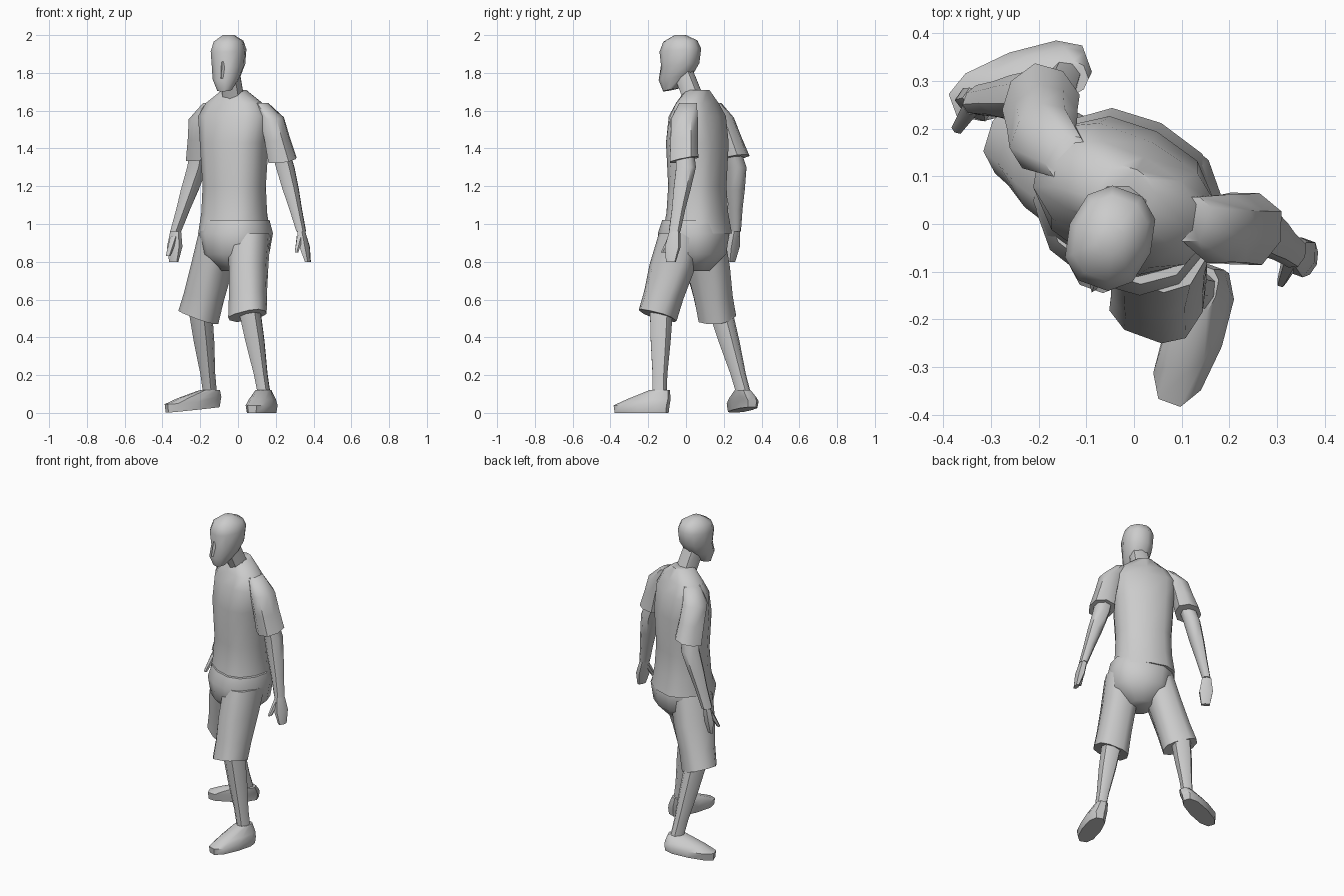
import bpy
import bmesh
from math import cos, sin, pi, radians, copysign
from mathutils import Vector

cube = bpy.data.objects.get("Cube")
if cube:
    bpy.data.objects.remove(cube, do_unlink=True)

# Single plain grey for the whole figure
grey = bpy.data.materials.new("plain grey")
grey.use_nodes = True
grey.diffuse_color = (.6, .6, .6, 1)
shader = grey.node_tree.nodes["Principled BSDF"]
shader.inputs["Base Color"].default_value = grey.diffuse_color


def section(center, width, depth, yaw, slope, sides, roundness):
    """One level cross-section, turned by yaw and sloped along its own axes."""
    angle = radians(yaw)
    across = Vector((cos(angle), sin(angle), slope[0]))
    back = Vector((-sin(angle), cos(angle), slope[1]))
    points = []
    for i in range(sides):
        turn = 2 * pi * i / sides
        c, s = cos(turn), sin(turn)
        u = width * copysign(abs(c) ** roundness, c)
        v = depth * copysign(abs(s) ** roundness, s)
        points.append(center + across * u + back * v)
    return points


def loft(name, centers, sizes, yaw, slope=(0, 0), sides=8, roundness=.85):
    """Closed body skinned over sections; the slope fades from first to last."""
    bm = bmesh.new()
    loops = []
    for index, (center, (width, depth)) in enumerate(zip(centers, sizes)):
        fade = 1 - index / (len(centers) - 1)
        tilt = [part * fade for part in slope]
        points = section(center, width, depth, yaw, tilt, sides, roundness)
        loops.append([bm.verts.new(point) for point in points])
    for lower, upper in zip(loops, loops[1:]):
        for i in range(sides):
            j = (i + 1) % sides
            bm.faces.new((lower[i], lower[j], upper[j], upper[i]))
    bm.faces.new(loops[0])
    bm.faces.new(loops[-1])
    bmesh.ops.recalc_face_normals(bm, faces=bm.faces[:])
    mesh = bpy.data.meshes.new(name)
    bm.to_mesh(mesh)
    bm.free()
    mesh.materials.append(grey)
    body_part = bpy.data.objects.new(name, mesh)
    bpy.context.collection.objects.link(body_part)
    bpy.ops.object.select_all(action="DESELECT")
    body_part.select_set(True)
    bpy.context.view_layer.objects.active = body_part
    bpy.ops.object.shade_smooth_by_angle(angle=radians(50))


def column(name, x, y, profile, yaw, sides, roundness=.85):
    """Upright body on one axis, from (height, half width, half depth) steps."""
    centers = [Vector((x, y, height)) for height, width, depth in profile]
    sizes = [(width, depth) for height, width, depth in profile]
    loft(name, centers, sizes, yaw, sides=sides, roundness=roundness)


def between(start, end, *fractions):
    """Points along the straight line from start to end."""
    return [start.lerp(end, fraction) for fraction in fractions]


body_yaw = -27
head_yaw = -20

# Head, with the chin set forward of the skull
skull = Vector((-.05, -.03, 1.84))
chin = Vector((-.07, -.08, 1.71))
crown = Vector((-.05, -.03, 2))
head_centers = between(chin, skull, 0, .5, 1) + between(skull, crown, .5, .8, 1)
head_sizes = [(.04, .04), (.07, .09), (.085, .1), (.09, .11), (.075, .09), (.03, .03)]
loft("head", head_centers, head_sizes, head_yaw, slope=(0, .2), sides=10)

# Nose wedge and neck
nose_tip = Vector((-.08, -.12, 1.77))
bridge = Vector((-.08, -.12, 1.86))
loft("nose", [nose_tip, bridge], [(.018, .025), (.008, .01)], head_yaw, sides=4)
neck_base = Vector((-.02, .05, 1.64))
loft("neck", [neck_base, skull], [(.06, .06), (.055, .06)], head_yaw)

# Shirt body, from hem to the slope of the shoulders
shirt_profile = [
    (.95, .185, .17), (1.06, .17, .15), (1.2, .165, .14),
    (1.43, .18, .15), (1.57, .2, .125), (1.64, .16, .09), (1.71, .06, .06),
]
column("shirt", -.02, .06, shirt_profile, body_yaw, sides=12, roundness=.8)

# Seat of the shorts
seat_profile = [(.75, .07, .08), (.84, .17, .165), (.95, .19, .18), (1.02, .175, .155)]
column("shorts_seat", -.01, .04, seat_profile, body_yaw, sides=12)

# Joint positions of the standing, striding pose
left_pose = dict(
    collar=(.12, .01, 1.64), shoulder=(.18, -.01, 1.56), cuff=(.235, -.01, 1.34),
    elbow=(.25, 0, 1.3), wrist=(.335, -.06, .96), fingers=(.37, -.08, .8),
    thumb=(.31, -.12, .85), hip=(.06, -.02, .95), hem=(.05, -.15, .515),
    knee=(.06, -.13, .55), ankle=(.135, -.14, .12), sole=(.125, -.235, 0),
)
right_pose = dict(
    collar=(-.14, .14, 1.64), shoulder=(-.19, .18, 1.56), cuff=(-.195, .255, 1.35),
    elbow=(-.215, .265, 1.3), wrist=(-.33, .26, .96), fingers=(-.34, .24, .8),
    thumb=(-.37, .2, .83), hip=(-.09, .08, .95), hem=(-.21, .165, .505),
    knee=(-.2, .18, .55), ankle=(-.15, .3, .12), sole=(-.24, .3, .016),
)


def build_arm(side, joint, yaw, hand_yaw):
    """Sleeve, bare arm, hand and thumb of one side."""
    sleeve = between(joint["cuff"], joint["shoulder"], 0, .5, 1) + [joint["collar"]]
    sleeve_sizes = [(.077, .08), (.067, .077), (.062, .077), (.04, .05)]
    loft(side + "_sleeve", sleeve, sleeve_sizes, yaw, slope=(.05, .22))

    arm = between(joint["wrist"], joint["elbow"], 0, .35, .65, 1)
    arm += between(joint["cuff"], joint["shoulder"], .4)
    arm_sizes = [(.025, .033), (.034, .038), (.044, .048), (.05, .056), (.05, .05)]
    loft(side + "_arm", arm, arm_sizes, yaw)

    hand = between(joint["fingers"], joint["wrist"], 0, .5, 1)
    hand_sizes = [(.014, .028), (.028, .044), (.023, .03)]
    loft(side + "_hand", hand, hand_sizes, hand_yaw, sides=6)

    thumb = between(joint["thumb"], joint["wrist"], 0, .8)
    loft(side + "_thumb", thumb, [(.01, .013), (.02, .02)], hand_yaw, sides=6)


def build_leg(side, joint, yaw, hem_slope, shoe_yaw, shoe_slope):
    """Shorts leg, bare shin and shoe of one side."""
    shorts = between(joint["hem"], joint["hip"], 0, .25, .6, 1)
    shorts_sizes = [(.1, .095), (.097, .1), (.097, .118), (.107, .12)]
    loft(side + "_shorts_leg", shorts, shorts_sizes, yaw,
         slope=hem_slope, sides=10, roundness=.75)

    shin = between(joint["ankle"], joint["knee"], 0, .2, .6, 1)
    shin_sizes = [(.034, .041), (.037, .042), (.052, .056), (.06, .065)]
    loft(side + "_shin", shin, shin_sizes, yaw)

    rim = joint["sole"] + Vector((0, 0, .04))
    shoe = [joint["sole"], rim] + between(rim, joint["ankle"], .4, 1)
    shoe_sizes = [(.056, .15), (.063, .155), (.056, .12), (.038, .055)]
    loft(side + "_shoe", shoe, shoe_sizes, shoe_yaw,
         slope=shoe_slope, sides=10, roundness=.8)


# Left limbs
left = {name: Vector(place) for name, place in left_pose.items()}
build_arm("left", left, yaw=-20, hand_yaw=-20)
build_leg("left", left, yaw=-20, hem_slope=(.25, -.2), shoe_yaw=-20, shoe_slope=(0, 0))

# Right limbs
right = {name: Vector(place) for name, place in right_pose.items()}
build_arm("right", right, yaw=-35, hand_yaw=55)
build_leg("right", right, yaw=-30, hem_slope=(-.35, -.08), shoe_yaw=-70, shoe_slope=(0, .1))
